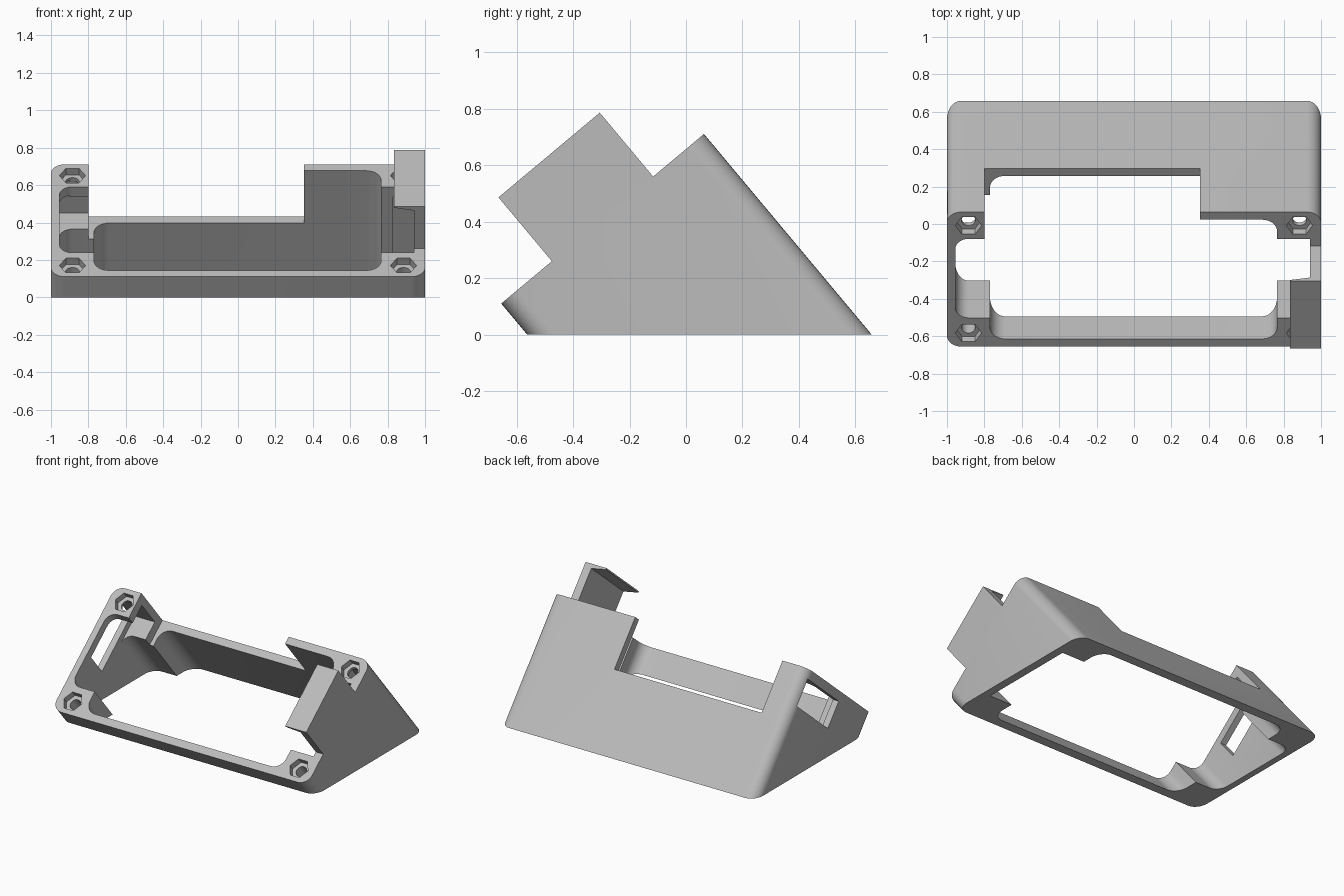
import bpy, bmesh, math
from mathutils import Matrix, Vector

cube = bpy.data.objects.get("Cube")
if cube:
    bpy.data.objects.remove(cube, do_unlink=True)

grey = bpy.data.materials.new("plain grey")
grey.use_nodes = True
colour = (0.5, 0.5, 0.5, 1)
grey.diffuse_color = colour
grey.node_tree.nodes["Principled BSDF"].inputs["Base Color"].default_value = colour

# Sloped frame: local y runs up the face, local z points out of it
TILT = Matrix.Translation((0, -0.655, 0.11)) @ Matrix.Rotation(math.radians(39.9), 4, 'X')
LENGTH, WALL = 0.937, 0.053


def prism(name, outline, z0, z1, matrix=TILT):
    """Extrude a flat outline between two local heights."""
    bm = bmesh.new()
    base = bm.faces.new([bm.verts.new((x, y, z0)) for x, y in outline])
    top = bmesh.ops.extrude_face_region(bm, geom=[base])["geom"]
    bmesh.ops.translate(bm, vec=(0, 0, z1 - z0),
                        verts=[v for v in top if isinstance(v, bmesh.types.BMVert)])
    bmesh.ops.recalc_face_normals(bm, faces=bm.faces)
    bm.transform(matrix)
    mesh = bpy.data.meshes.new(name)
    bm.to_mesh(mesh)
    bm.free()
    mesh.materials.append(grey)
    obj = bpy.data.objects.new(name, mesh)
    bpy.context.collection.objects.link(obj)
    return obj


def rect(x0, x1, y0, y1, radii=(0, 0, 0, 0)):
    """Rectangle outline, radii from lower left anticlockwise."""
    points = []
    corners = [(x0, y0, 1, 1), (x1, y0, -1, 1), (x1, y1, -1, -1), (x0, y1, 1, -1)]
    for i, ((x, y, sx, sy), r) in enumerate(zip(corners, radii)):
        if not r:
            points.append((x, y))
            continue
        for k in range(9):
            a = math.pi * (1 + i / 2 + k / 16)
            points.append((x + sx * r + r * math.cos(a), y + sy * r + r * math.sin(a)))
    return points


def ngon(x, y, r, n):
    return [(x + r * math.cos(k * math.tau / n), y + r * math.sin(k * math.tau / n))
            for k in range(n)]


def cut(obj, cutter):
    cutter.hide_render = True
    mod = obj.modifiers.new("cut", 'BOOLEAN')
    mod.operation, mod.solver, mod.object = 'DIFFERENCE', 'EXACT', cutter
    graph = bpy.context.evaluated_depsgraph_get()
    mesh = bpy.data.meshes.new_from_object(obj.evaluated_get(graph))
    obj.modifiers.clear()
    obj.data = mesh
    bpy.data.objects.remove(cutter, do_unlink=True)


frame = prism("frame", rect(-1, 1, 0, LENGTH, [0.075] * 4), -1.4, 0)

# Main opening and the side pockets, right through
cut(frame, prism("opening", rect(-0.77, 0.765, WALL, LENGTH - WALL, [0.08] * 4), -2, 1))
cut(frame, prism("right_pocket", rect(-0.955, -0.6, 0.2, 0.75, [0.07, 0, 0, 0.07]), -2, 1))
cut(frame, prism("left_pocket", rect(0.6, 0.942, 0.2, 0.75), -2, 1))

# Notch in the upper wall
cut(frame, prism("notch", rect(-0.8, 0.352, 0.3, 1.2), -0.365, 1))

# Slots below the upper corners and the window in the right side
cut(frame, prism("right_slot", rect(-0.955, -0.78, 0.6, LENGTH - WALL), -0.295, -0.07))
cut(frame, prism("window", rect(-1.2, -0.9, 0.44, LENGTH - WALL), -0.25, -0.06))
cut(frame, prism("left_slot", rect(0.83, 0.942, 0.6, LENGTH - WALL), -0.6, -0.07))

# Nut recesses with screw bores
for x in (-0.885, 0.885):
    for y in (0.094, 0.843):
        cut(frame, prism("nut_recess", ngon(x, y, 0.07, 6), -0.045, 0.1))
        cut(frame, prism("screw_bore", ngon(x, y, 0.037, 24), -0.18, 0.1))

# Flat base
cut(frame, prism("ground_cut", rect(-3, 3, -3, 3), -3, 0, Matrix()))

# Hooked clip on the left side: wall and tapered lip as one profile in x and height
hook = [(1, 0), (1, 0.295), (0.835, 0.295), (0.835, 0.285), (0.942, 0.265), (0.942, 0)]
SIDE = TILT @ Matrix.Translation((0, 0.234, 0)) @ Matrix.Rotation(math.pi / 2, 4, 'X')
clip = prism("side_clip", hook, -0.468, 0, SIDE)

for obj in (frame, clip):
    bpy.ops.object.select_all(action='DESELECT')
    obj.select_set(True)
    bpy.context.view_layer.objects.active = obj
    bpy.ops.object.shade_smooth_by_angle(angle=math.radians(30))
